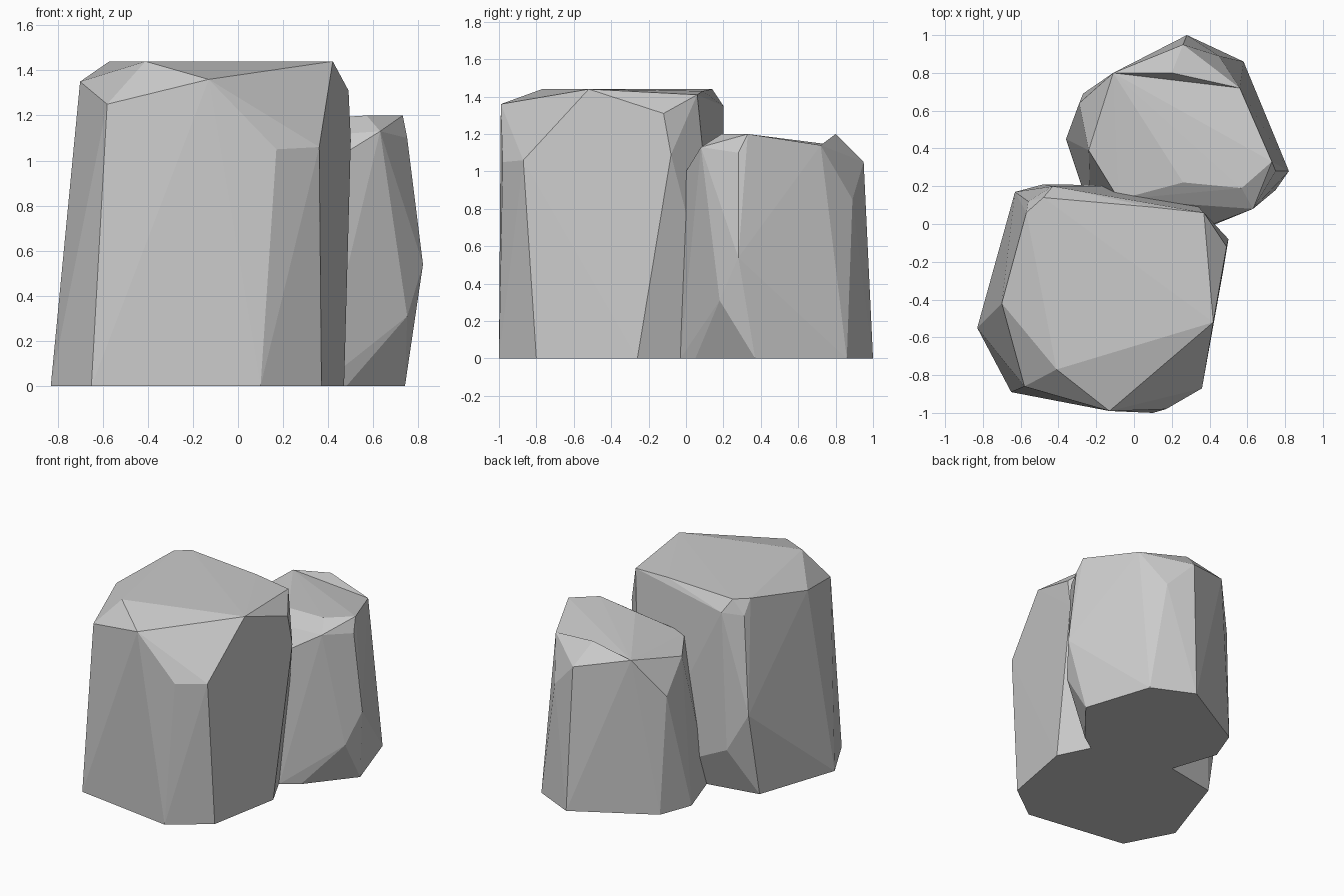
import bpy, bmesh

if "Cube" in bpy.data.objects:
    bpy.data.objects.remove(bpy.data.objects["Cube"])


def add_hull(bm, points):
    """Wrap a faceted convex shell around a few corner points."""
    verts = [bm.verts.new(p) for p in points]
    res = bmesh.ops.convex_hull(bm, input=verts)
    loose = [v for v in verts if v.is_valid and not v.link_faces]
    bmesh.ops.delete(bm, geom=loose, context='VERTS')


def rock(name, hulls):
    bm = bmesh.new()
    for pts in hulls:
        add_hull(bm, pts)
    bmesh.ops.recalc_face_normals(bm, faces=bm.faces)
    me = bpy.data.meshes.new(name)
    bm.to_mesh(me)
    bm.free()
    ob = bpy.data.objects.new(name, me)
    bpy.context.collection.objects.link(ob)
    return ob


def footprint(*xy):
    return [(x, y, 0) for x, y in xy]


# Tall front rock: ground outline, chipped shoulders, flat cap
tall_base = footprint((-.83, -.55), (-.65, -.89), (.10, -1), (.37, -.80),
                      (.47, -.26), (.24, .20), (-.63, .04))
tall_shoulders = [(-.70, -.42, 1.35), (-.58, -.86, 1.25), (.17, -.98, 1.05),
                  (.36, -.87, 1.06), (.49, -.12, 1.31), (.50, -.08, 1.09),
                  (-.43, .20, 1.35), (-.56, .12, 1.33),
                  (-.63, .17, .63), (-.48, .21, .35)]
tall_cap = [(-.13, -.99, 1.36), (-.41, -.77, 1.44), (.42, -.52, 1.44),
            (.37, .06, 1.41), (.09, .09, 1.43), (-.48, .14, 1.44),
            (-.57, .06, 1.44)]
rock("tall_rock", [tall_base + tall_shoulders + tall_cap])

# Shorter back rock, with a small raised ridge on its rear rim
low_base = footprint((.74, .37), (.58, .86), (.28, 1), (-.27, .69),
                     (-.36, .45), (-.23, .06), (.36, -.03), (.48, .05))
low_shoulders = [(.82, .28, .54), (.75, .18, .31), (.75, .28, 1.10),
                 (.63, .08, 1.13), (.42, 0, 1.0), (-.29, .64, .86),
                 (-.24, .39, 1.05), (-.08, .13, 1.08), (.45, .89, .85)]
rim = [(-.11, .80, 1.14), (.56, .72, 1.14), (.26, .95, 1.05)]
low_cap = rim + [(.73, .33, 1.20), (.57, .19, 1.20), (.26, .22, 1.18)]
rock("low_rock", [low_base + low_shoulders + low_cap, rim + [(.20, .80, 1.20)]])
